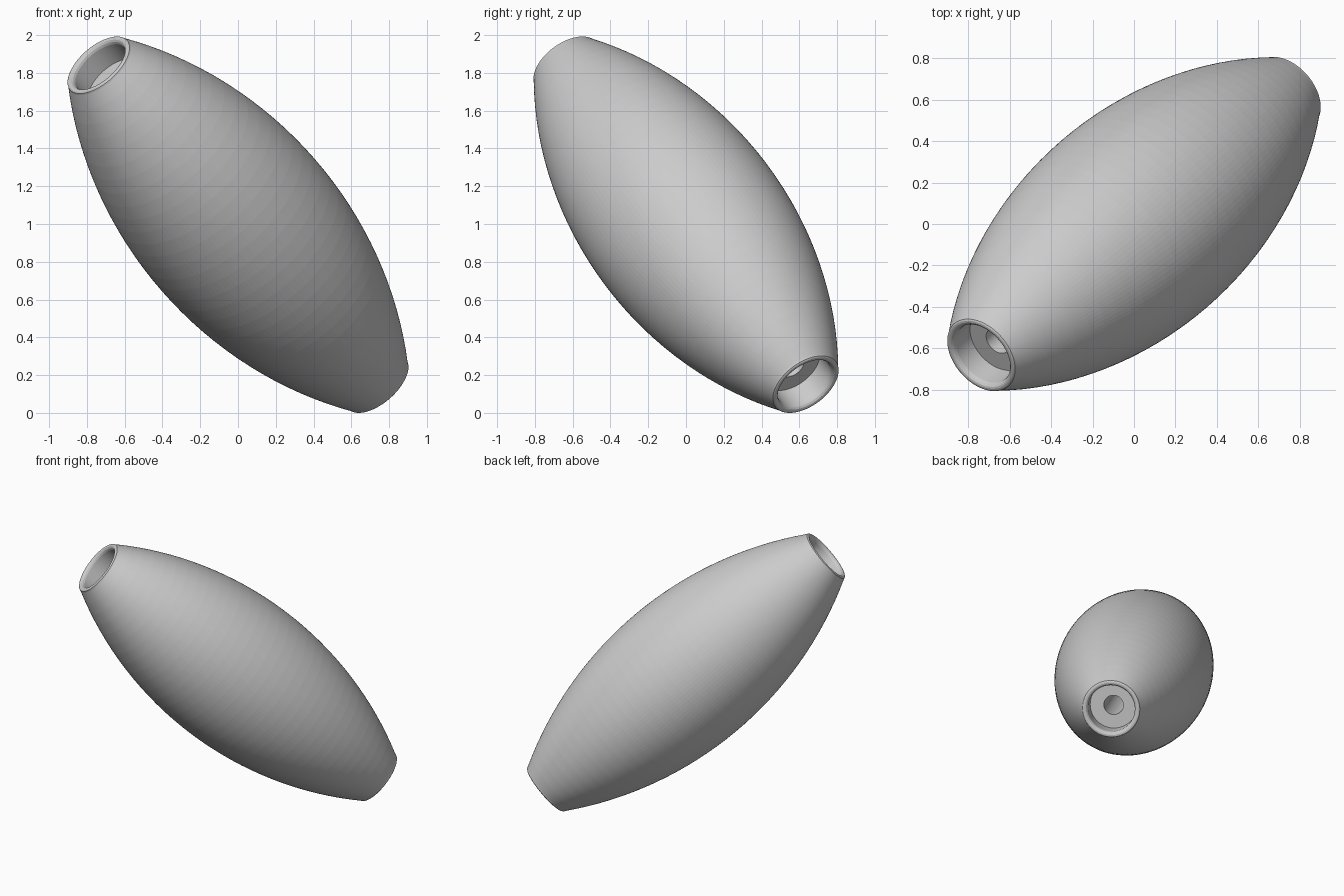
import bpy, bmesh, math
from mathutils import Vector, Matrix

if "Cube" in bpy.data.objects:
    bpy.data.objects.remove(bpy.data.objects["Cube"])

SIDES = 128      # around the axis
BANDS = 32       # along the barrel
R_MID, R_END = 0.535, 0.203
HALF = 1.28      # half length of the curved shell
BORE, RECESS, DEPTH = 0.068, 0.163, 0.13

# Circular arc for the barrel outline
sag = R_MID - R_END
arc = (HALF ** 2 + sag ** 2) / (2 * sag)
ang = math.asin(HALF / arc)


def outline(a):
    return (R_MID - arc + arc * math.cos(a), arc * math.sin(a))


shell = [outline(-ang + 2 * ang * i / BANDS) for i in range(BANDS + 1)]

# Rounded lip, recess wall, recess floor and bore at one end
end = [(0.200, HALF + 0.009), (0.193, HALF + 0.014), (0.184, HALF + 0.015),
       (0.175, HALF + 0.012), (0.167, HALF + 0.003), (RECESS, HALF - 0.010),
       (RECESS, HALF - DEPTH), (BORE, HALF - DEPTH)]
profile = shell + end + [(r, -s) for r, s in reversed(end)]

# Spin the closed profile into a bead with a through bore
bm = bmesh.new()
rings = []
for k in range(SIDES):
    t = 2 * math.pi * k / SIDES
    rings.append([bm.verts.new((r * math.cos(t), r * math.sin(t), s)) for r, s in profile])
n = len(profile)
for k in range(SIDES):
    a, b = rings[k], rings[(k + 1) % SIDES]
    for i in range(n):
        j = (i + 1) % n
        bm.faces.new((a[i], b[i], b[j], a[j]))
bmesh.ops.recalc_face_normals(bm, faces=bm.faces)

# Tilt the axis and lift the bead to stand on z = 0
axis = Vector((-0.74, -0.635, 0.847)).normalized()
bm.transform(axis.to_track_quat('Z', 'Y').to_matrix().to_4x4())
low = min(v.co.z for v in bm.verts)
bm.transform(Matrix.Translation((0, 0, -low)))

mesh = bpy.data.meshes.new("barrel_bead")
bm.to_mesh(mesh)
bm.free()
bead = bpy.data.objects.new("barrel_bead", mesh)
bpy.context.collection.objects.link(bead)
